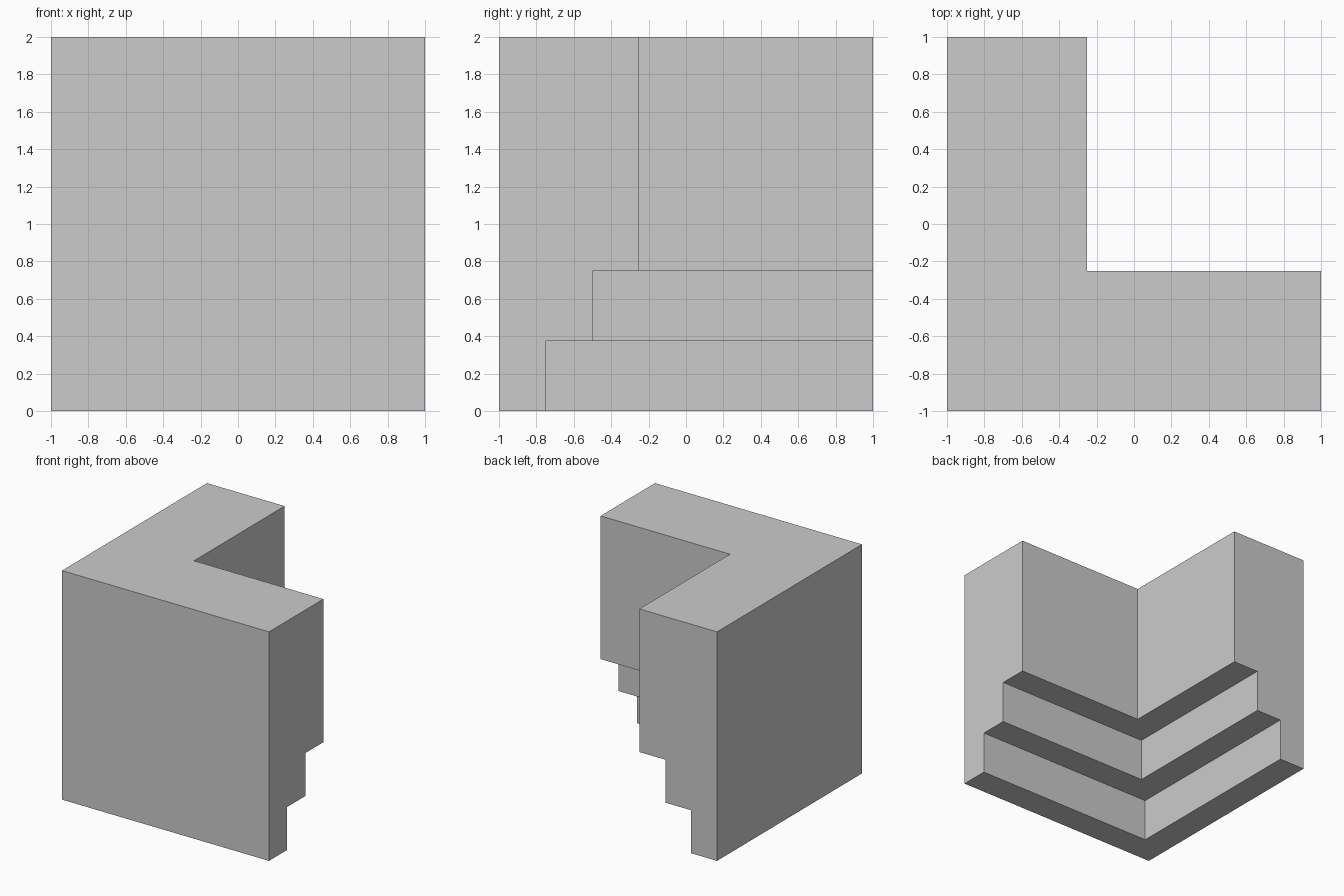
import bpy, bmesh

if "Cube" in bpy.data.objects:
    bpy.data.objects.remove(bpy.data.objects["Cube"])

# Stepped wall cross-section: (thickness from the outer face, height)
profile = [(0, 0), (0.25, 0), (0.25, 0.375), (0.5, 0.375),
           (0.5, 0.75), (0.75, 0.75), (0.75, 2), (0, 2)]

# Sweep the profile around the corner with a mitred joint
stations = [lambda d: (1, -1 + d), lambda d: (-1 + d, -1 + d), lambda d: (-1 + d, 1)]

bm = bmesh.new()
rings = [[bm.verts.new((*place(d), z)) for d, z in profile] for place in stations]
n = len(profile)
for a, b in zip(rings, rings[1:]):
    for i in range(n):
        j = (i + 1) % n
        bm.faces.new((a[i], a[j], b[j], b[i]))

# End caps
bm.faces.new(rings[0])
bm.faces.new(rings[-1][::-1])
bmesh.ops.recalc_face_normals(bm, faces=bm.faces)

mesh = bpy.data.meshes.new("inverted_corner_stairs")
bm.to_mesh(mesh)
bm.free()
stairs = bpy.data.objects.new("inverted_corner_stairs", mesh)
bpy.context.collection.objects.link(stairs)
